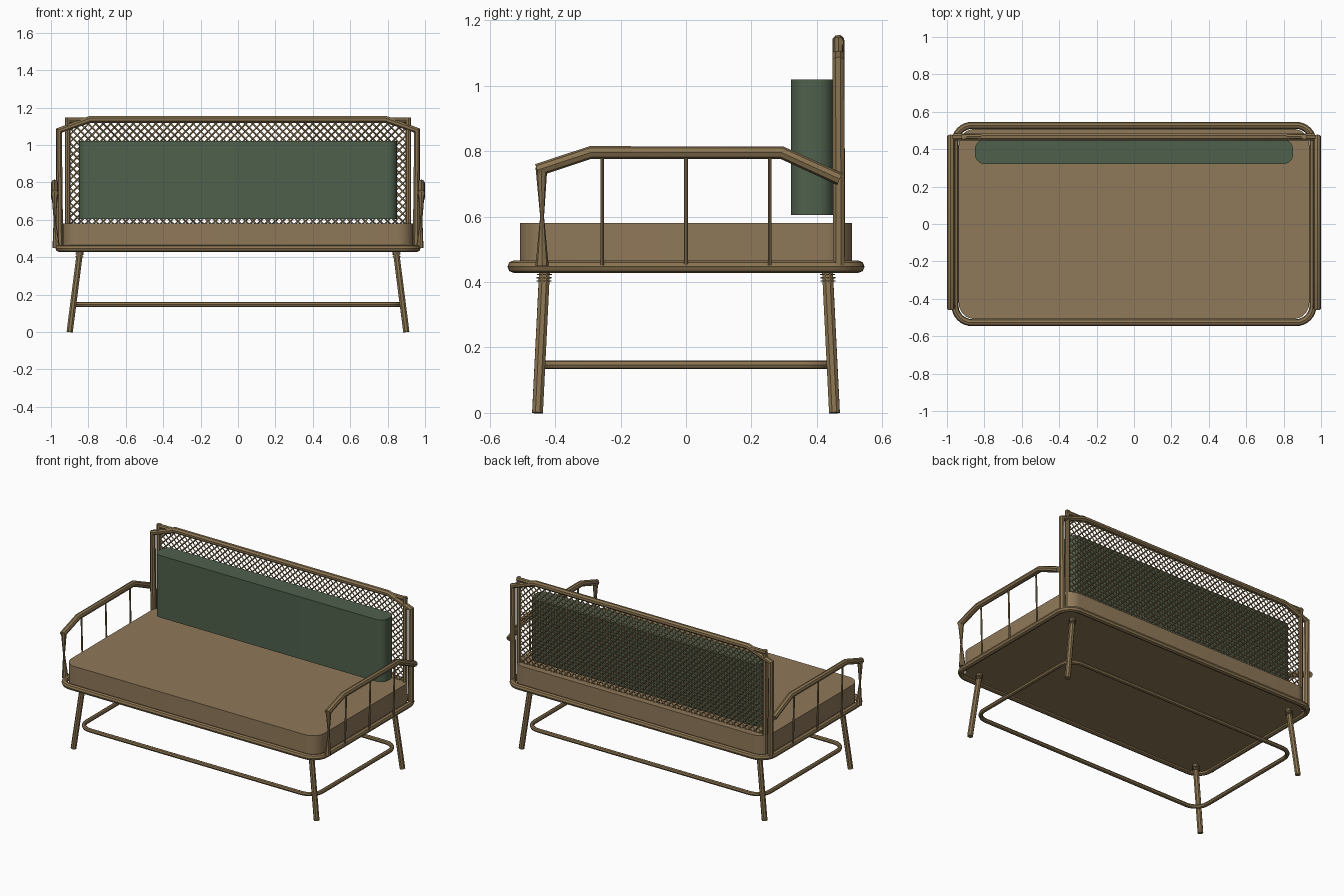
import bpy, bmesh, math
from mathutils import Vector

if "Cube" in bpy.data.objects:
    bpy.data.objects.remove(bpy.data.objects["Cube"])

def material(name, rgb):
    m = bpy.data.materials.new(name)
    m.diffuse_color = (*rgb, 1)
    m.use_nodes = True
    m.node_tree.nodes["Principled BSDF"].inputs["Base Color"].default_value = m.diffuse_color
    return m

WOOD = material("tan wood", (0.255, 0.175, 0.082))
TAN = material("tan fabric", (0.275, 0.19, 0.10))
GREEN = material("green fabric", (0.078, 0.118, 0.073))

def add(name, mesh, mat, smooth=True):
    ob = bpy.data.objects.new(name, mesh)
    bpy.context.collection.objects.link(ob)
    mesh.materials.clear()
    mesh.materials.append(mat)
    if smooth:
        bpy.ops.object.select_all(action='DESELECT')
        ob.select_set(True)
        bpy.context.view_layer.objects.active = ob
        bpy.ops.object.shade_smooth_by_angle(angle=math.radians(40))
    return ob

def tubes(name, paths, r, res=2, closed=False, radii=None, smooth=True):
    """Round bars swept along one or more paths, made into a mesh."""
    cu = bpy.data.curves.new(name, 'CURVE')
    cu.dimensions = '3D'
    cu.bevel_depth, cu.bevel_resolution, cu.use_fill_caps = r, res, True
    for pts in paths:
        s = cu.splines.new('POLY')
        s.points.add(len(pts) - 1)
        for i, p in enumerate(pts):
            s.points[i].co = (*p, 1)
            s.points[i].radius = radii[i] if radii else 1
        s.use_cyclic_u = closed
    tmp = bpy.data.objects.new("tmp", cu)
    bpy.context.collection.objects.link(tmp)
    dg = bpy.context.evaluated_depsgraph_get()
    me = bpy.data.meshes.new_from_object(tmp.evaluated_get(dg))
    bpy.data.objects.remove(tmp)
    return add(name, me, WOOD, smooth)

def rounded(hx, hy, r, cy=0, n=8):
    """Rounded rectangle outline in plan."""
    out = []
    for k, (sx, sy) in enumerate(((1, 1), (-1, 1), (-1, -1), (1, -1))):
        for i in range(n + 1):
            a = math.pi / 2 * (k + i / n)
            out.append((sx * (hx - r) + r * math.cos(a), cy + sy * (hy - r) + r * math.sin(a)))
    return out

def slab(name, outline, z0, z1, mat):
    bm = bmesh.new()
    f = bm.faces.new([bm.verts.new((x, y, z0)) for x, y in outline])
    top = bmesh.ops.extrude_face_region(bm, geom=[f])['geom']
    bmesh.ops.translate(bm, verts=[v for v in top if isinstance(v, bmesh.types.BMVert)],
                        vec=(0, 0, z1 - z0))
    bmesh.ops.recalc_face_normals(bm, faces=bm.faces)
    me = bpy.data.meshes.new(name)
    bm.to_mesh(me)
    bm.free()
    return add(name, me, mat)

# cushions
slab("seat_cushion", rounded(0.937, 0.508, 0.085), 0.44, 0.58, TAN)
slab("back_cushion", rounded(0.85, 0.065, 0.05, cy=0.386), 0.605, 1.02, GREEN)

# seat frame and lower stretcher loop
tubes("seat_frame", [[(x, y, 0.447) for x, y in rounded(0.957, 0.527, 0.09)]], 0.019, closed=True)
tubes("stretcher_loop", [[(x, y, 0.147) for x, y in rounded(0.872, 0.445, 0.09)]], 0.0135, closed=True)

# splayed legs with thread rings
for sx, side in ((-1, "left"), (1, "right")):
    for sy, end in ((-1, "front"), (1, "back")):
        bottom = Vector((sx * 0.9, sy * 0.454, 0.0))
        top = Vector((sx * 0.843, sy * 0.432, 0.445))
        tubes(f"{end}_{side}_leg", [[bottom, top]], 0.0178)
        rings = []
        for z in (0.403, 0.413, 0.423):
            c = bottom.lerp(top, z / 0.445)
            rings.append([c - Vector((0, 0, 0.002)), c + Vector((0, 0, 0.002))])
        tubes(f"{end}_{side}_leg_rings", rings, 0.023)

    # armrest: pinched front post, then the bent rail
    x = sx * 0.98
    tubes(f"{side}_arm_post", [[(x - sx * 0.008, -0.44, 0.45), (x, -0.44, 0.60), (x, -0.442, 0.75)]],
          0.02, radii=[1, 0.3, 0.9])
    tubes(f"{side}_arm_rail", [[(x, -0.455, 0.742), (x, -0.292, 0.796),
                                (x, 0.292, 0.796), (x, 0.47, 0.715)]], 0.0195)
    tubes(f"{side}_arm_spindles", [[(x - sx * 0.008, y, 0.45), (x, y, 0.79)]
                                   for y in (-0.256, 0, 0.256)], 0.0055)

# outer back frame with clipped corners
tubes("back_frame", [[(-0.953, 0.468, 0.45), (-0.957, 0.466, 1.077), (-0.79, 0.466, 1.137),
                      (0.79, 0.466, 1.137), (0.957, 0.466, 1.077), (0.953, 0.468, 0.45)]], 0.0195)

# inner back panel frame
tubes("back_panel_frame", [
    [(-0.911, 0.466, 0.45), (-0.911, 0.466, 1.147)],
    [(0.911, 0.466, 0.45), (0.911, 0.466, 1.147)],
    [(-0.92, 0.468, 1.133), (0.92, 0.468, 1.133)]], 0.0145)

# woven diagonal lattice clipped to the panel
X, Z0, Z1, STEP = 0.903, 0.555, 1.13, 0.04
strands = []
for d in (1, -1):
    n = int((2 * X + Z1 - Z0) / STEP)
    for i in range(1, n + 1):
        u = -X - (Z1 - Z0) + i * STEP          # x where the strand meets the bottom
        a, b = max(-X, u), min(X, u + Z1 - Z0)
        if b - a > 0.01:
            y = 0.466 + d * 0.002
            strands.append([(d * a, y, Z0 + a - u), (d * b, y, Z0 + b - u)])
tubes("back_lattice", strands, 0.0045, res=0, smooth=False)
